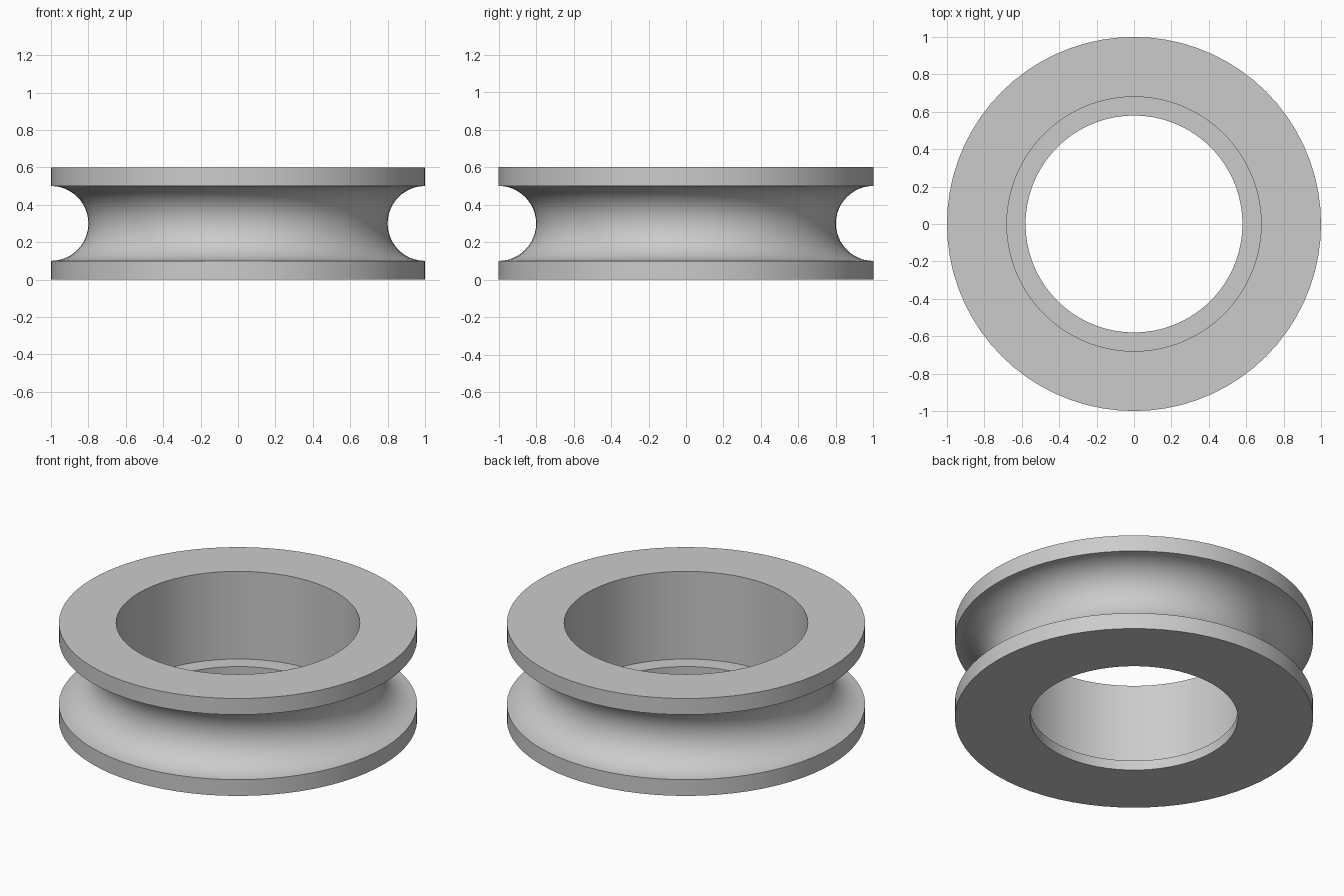
import bpy, bmesh, math
from mathutils import Matrix, Vector

cube = bpy.data.objects.get("Cube")
if cube:
    bpy.data.objects.remove(cube, do_unlink=True)

SEGMENTS = 72
HEIGHT = 0.6
OUTER, BORE, LIP = 1.0, 0.68, 0.58
LIP_HEIGHT = 0.06
GROOVE = 0.2
GROOVE_STEPS = 24

# Plain grey material
grey = bpy.data.materials.new("plain_grey")
grey.use_nodes = True
colour = (0.6, 0.6, 0.6, 1)
grey.diffuse_color = colour
grey.node_tree.nodes["Principled BSDF"].inputs["Base Color"].default_value = colour

# Cross-section: lipped bore, flat flanges and a half-round rope groove
profile = [(LIP, LIP_HEIGHT), (LIP, 0), (OUTER, 0)]
for i in range(GROOVE_STEPS + 1):
    a = math.pi * i / GROOVE_STEPS
    profile.append((OUTER - GROOVE * math.sin(a), HEIGHT / 2 - GROOVE * math.cos(a)))
profile += [(OUTER, HEIGHT), (BORE, HEIGHT), (BORE, LIP_HEIGHT)]

# Turn the section around the vertical axis
bm = bmesh.new()
rings = []
for s in range(SEGMENTS):
    turn = Matrix.Rotation(math.tau * s / SEGMENTS, 3, "Z")
    rings.append([bm.verts.new(turn @ Vector((r, 0, z))) for r, z in profile])
for s, ring in enumerate(rings):
    following = rings[(s + 1) % SEGMENTS]
    for i in range(len(profile)):
        j = (i + 1) % len(profile)
        bm.faces.new((ring[i], following[i], following[j], ring[j]))
bmesh.ops.recalc_face_normals(bm, faces=bm.faces)

mesh = bpy.data.meshes.new("grooved_wheel")
bm.to_mesh(mesh)
bm.free()
mesh.materials.append(grey)
wheel = bpy.data.objects.new("grooved_wheel", mesh)
bpy.context.collection.objects.link(wheel)

# Smooth the round walls, keep the rims crisp
bpy.ops.object.select_all(action="DESELECT")
wheel.select_set(True)
bpy.context.view_layer.objects.active = wheel
bpy.ops.object.shade_smooth_by_angle(angle=math.radians(30))
